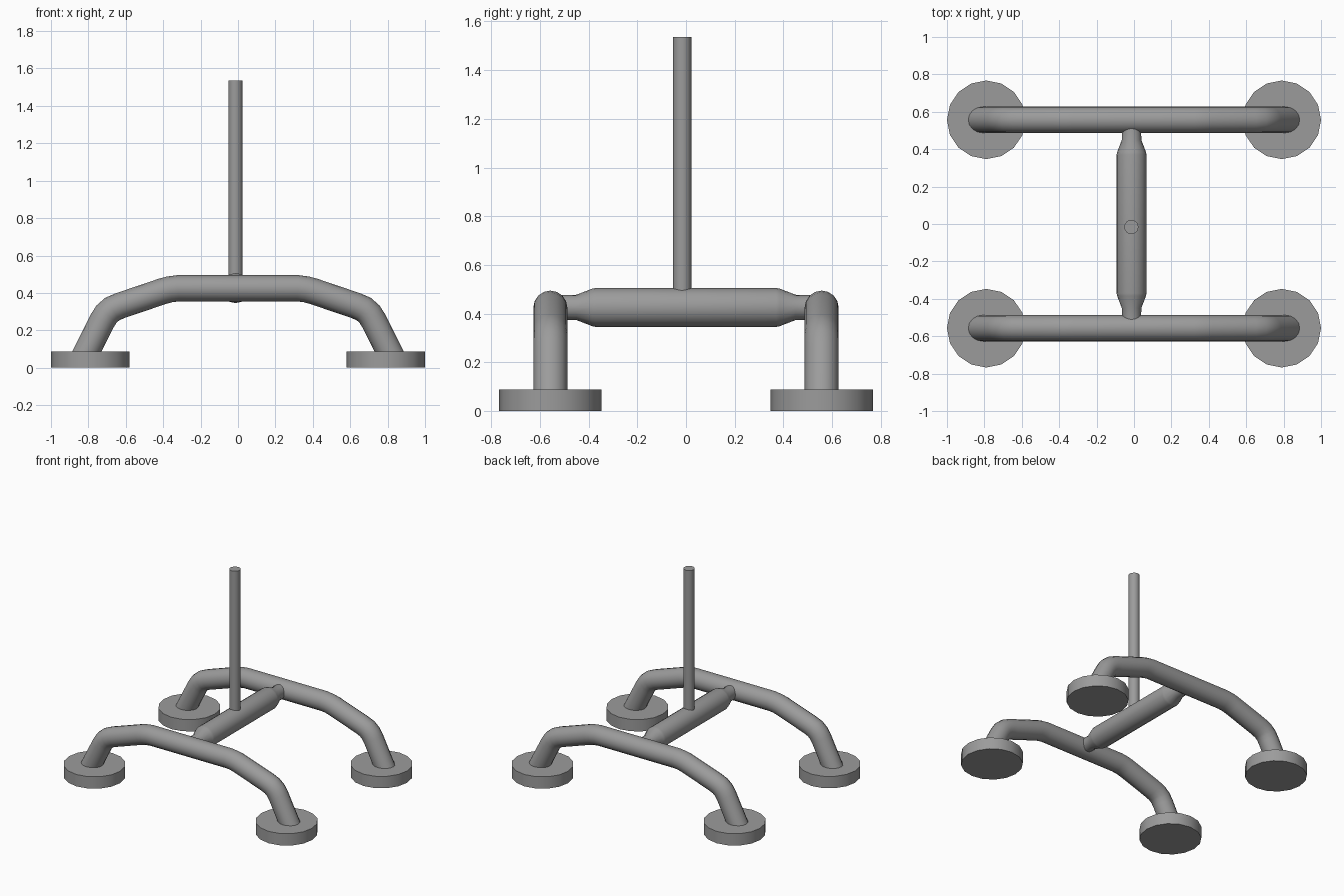
import bpy, bmesh
from math import sin, cos, pi
from mathutils import Vector

if "Cube" in bpy.data.objects:
    bpy.data.objects.remove(bpy.data.objects["Cube"])

# Dark grey metal
metal = bpy.data.materials.new("dark_grey")
metal.diffuse_color = (0.33, 0.33, 0.33, 1)
metal.use_nodes = True
metal.node_tree.nodes["Principled BSDF"].inputs["Base Color"].default_value = metal.diffuse_color


def finish(name, bm):
    bmesh.ops.recalc_face_normals(bm, faces=bm.faces)
    me = bpy.data.meshes.new(name)
    bm.to_mesh(me)
    bm.free()
    me.materials.append(metal)
    ob = bpy.data.objects.new(name, me)
    bpy.context.collection.objects.link(ob)
    bpy.context.view_layer.objects.active = ob
    ob.select_set(True)
    bpy.ops.object.shade_smooth_by_angle(angle=0.6)
    ob.select_set(False)


def skin(bm, rings):
    """Join rings of points into a capped tube."""
    vs = [[bm.verts.new(p) for p in r] for r in rings]
    n = len(vs[0])
    for a, b in zip(vs, vs[1:]):
        for i in range(n):
            j = (i + 1) % n
            bm.faces.new((a[i], a[j], b[j], b[i]))
    bm.faces.new(vs[0])
    bm.faces.new(vs[-1])


def lathe(name, axis, origin, profile, sides=16):
    """Turned part: profile of (position along axis, radius)."""
    rings = []
    for t, r in profile:
        ring = []
        for i in range(sides):
            u, v = r * cos(2 * pi * i / sides), r * sin(2 * pi * i / sides)
            ring.append(Vector(origin) + Vector((u, v, t) if axis == 'z' else (u, t, v)))
        rings.append(ring)
    bm = bmesh.new()
    skin(bm, rings)
    finish(name, bm)


def bent_tube(name, path, y, radius, sides=16):
    """Tube along an x-z path with mitred bends."""
    pts = [Vector(p) for p in path]
    rings = []
    for k, p in enumerate(pts):
        d0 = (p - pts[k - 1]).normalized() if k else (pts[1] - p).normalized()
        d1 = (pts[k + 1] - p).normalized() if k < len(pts) - 1 else d0
        t = (d0 + d1).normalized()
        n = Vector((-t.y, t.x)) / t.dot(d0)
        rings.append([(p.x + n.x * radius * cos(a), y + radius * sin(a), p.y + n.y * radius * cos(a))
                      for a in (2 * pi * i / sides for i in range(sides))])
    bm = bmesh.new()
    skin(bm, rings)
    finish(name, bm)


# Arched leg tubes, front and back
half = [(-0.832, 0.04), (-0.725, 0.252), (-0.703, 0.287), (-0.672, 0.314), (-0.63, 0.332),
        (-0.40, 0.41), (-0.365, 0.419), (-0.32, 0.425)]
path = half + [(-x, z) for x, z in reversed(half)]
for label, y in (("front", -0.557), ("back", 0.557)):
    bent_tube(label + "_leg_arch", path, y, 0.07)
    # Disc feet
    for side, x in (("left", -0.79), ("right", 0.79)):
        lathe(f"{label}_{side}_foot", 'z', (x, y, 0), [(0, 0.21), (0.088, 0.21)])

# Crossbar with tapered, necked ends
bar = [(-0.54, 0.051), (-0.45, 0.052), (-0.385, 0.077), (-0.37, 0.08)]
lathe("crossbar", 'y', (-0.013, 0, 0.426), bar + [(-t, r) for t, r in reversed(bar)])

# Upright post
lathe("post", 'z', (-0.014, -0.016, 0), [(0.42, 0.038), (1.537, 0.038)])
